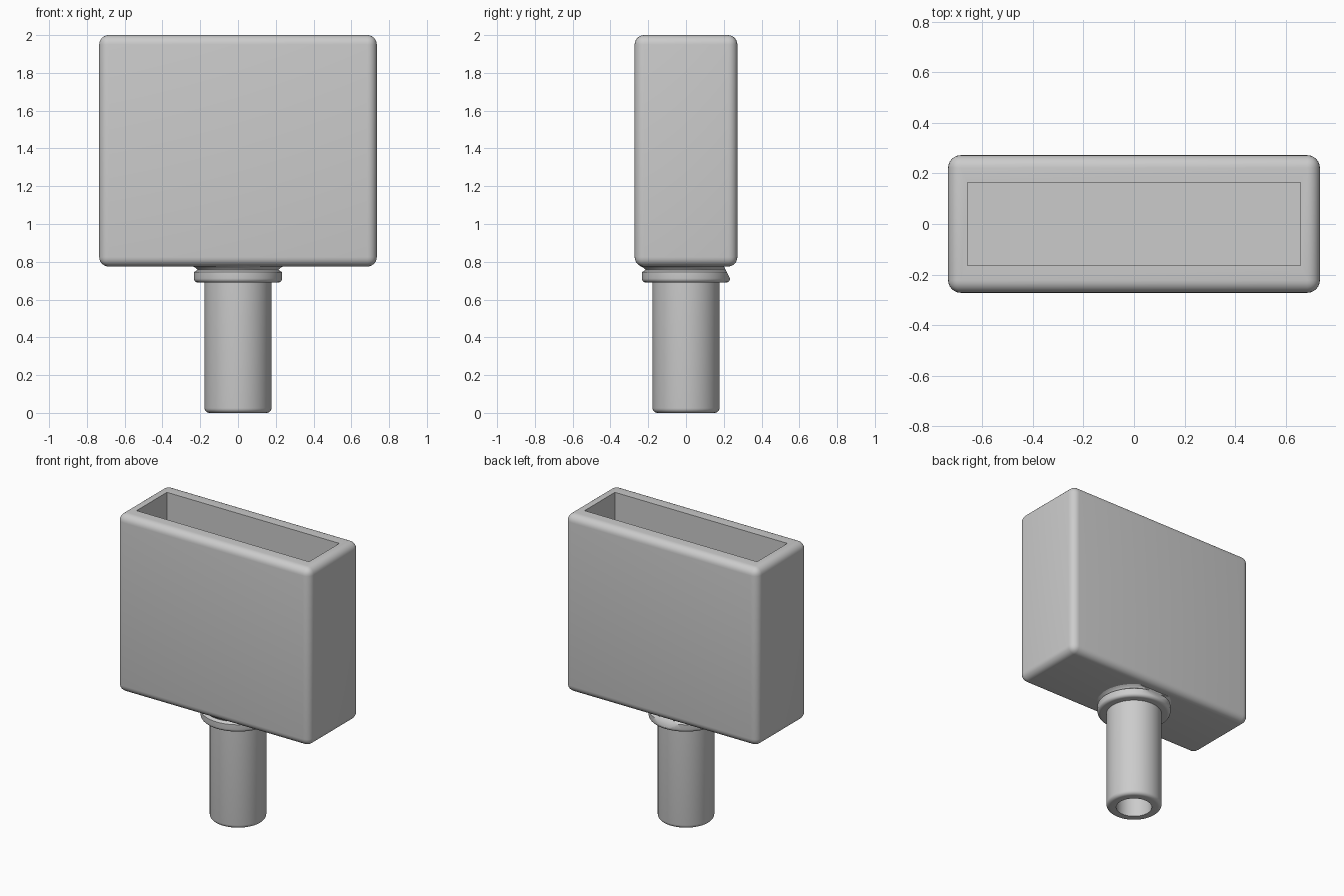
import bpy, bmesh, math
from mathutils import Matrix

cube = bpy.data.objects.get("Cube")
if cube:
    bpy.data.objects.remove(cube, do_unlink=True)

grey = bpy.data.materials.new("plain grey")
grey.use_nodes = True
GREY = (0.6, 0.6, 0.6, 1)
grey.diffuse_color = GREY
grey.node_tree.nodes["Principled BSDF"].inputs["Base Color"].default_value = GREY


def make_object(name, bm):
    bmesh.ops.recalc_face_normals(bm, faces=bm.faces)
    mesh = bpy.data.meshes.new(name)
    bm.to_mesh(mesh)
    bm.free()
    mesh.materials.append(grey)
    obj = bpy.data.objects.new(name, mesh)
    bpy.context.collection.objects.link(obj)
    return obj


def smooth(obj):
    bpy.ops.object.select_all(action='DESELECT')
    obj.select_set(True)
    bpy.context.view_layer.objects.active = obj
    bpy.ops.object.shade_smooth_by_angle(angle=math.radians(35))


def box(name, size, centre, radius=0):
    bm = bmesh.new()
    bmesh.ops.create_cube(bm, size=1, matrix=Matrix.Translation(centre) @ Matrix.Diagonal((*size, 1)))
    if radius:
        bmesh.ops.bevel(bm, geom=bm.edges[:], offset=radius, segments=6,
                        profile=0.5, affect='EDGES')
    return make_object(name, bm)


def lathe(name, profile, closed=False):
    bm = bmesh.new()
    verts = [bm.verts.new((r, 0, z)) for r, z in profile]
    edges = [bm.edges.new(pair) for pair in zip(verts, verts[1:])]
    if closed:
        edges.append(bm.edges.new((verts[-1], verts[0])))
    bmesh.ops.spin(bm, geom=verts + edges, cent=(0, 0, 0), axis=(0, 0, 1),
                   angle=math.tau, steps=64)
    bmesh.ops.remove_doubles(bm, verts=bm.verts, dist=0.0001)
    return make_object(name, bm)


def arc(r, z, radius, start, end, steps=5):
    angles = [math.radians(start + (end - start) * i / steps) for i in range(steps + 1)]
    return [(r + radius * math.cos(a), z + radius * math.sin(a)) for a in angles]


def cut(obj, cutter):
    mod = obj.modifiers.new("cut", 'BOOLEAN')
    mod.operation, mod.solver, mod.object = 'DIFFERENCE', 'EXACT', cutter
    cutter.hide_render = True
    bpy.context.view_layer.objects.active = obj
    bpy.ops.object.modifier_apply(modifier=mod.name)
    bpy.data.objects.remove(cutter, do_unlink=True)


# Rounded open-topped box
holder = box("holder_box", (1.47, 0.544, 1.225), (0, 0, 1.3875), 0.05)
cut(holder, box("cavity_cutter", (1.316, 0.33, 1.3), (0, 0, 1.53)))
smooth(holder)

# Hollow stem, bore closed at the top
stem = lathe("stem", [(0, 0.7), (0.114, 0.7), (0.114, 0)]
             + arc(0.152, 0.025, 0.025, -90, 0) + [(0.177, 0.79), (0, 0.79)])
smooth(stem)

# Collar with a rounded lip and a flare under the box
collar = lathe("collar", [(0.17, 0.69)] + arc(0.212, 0.712, 0.022, -90, 0)
               + [(0.234, 0.745), (0.215, 0.757), (0.222, 0.767), (0.245, 0.779),
                  (0.17, 0.779)], closed=True)
# Sloping flat on the back of the collar
chamfer = box("chamfer_cutter", (0.3, 0.1, 0.2), (0, 0, 0))
chamfer.data.transform(Matrix.Translation((0, 0.262, 0.765)) @ Matrix.Rotation(0.46, 4, 'X'))
cut(collar, chamfer)
smooth(collar)
